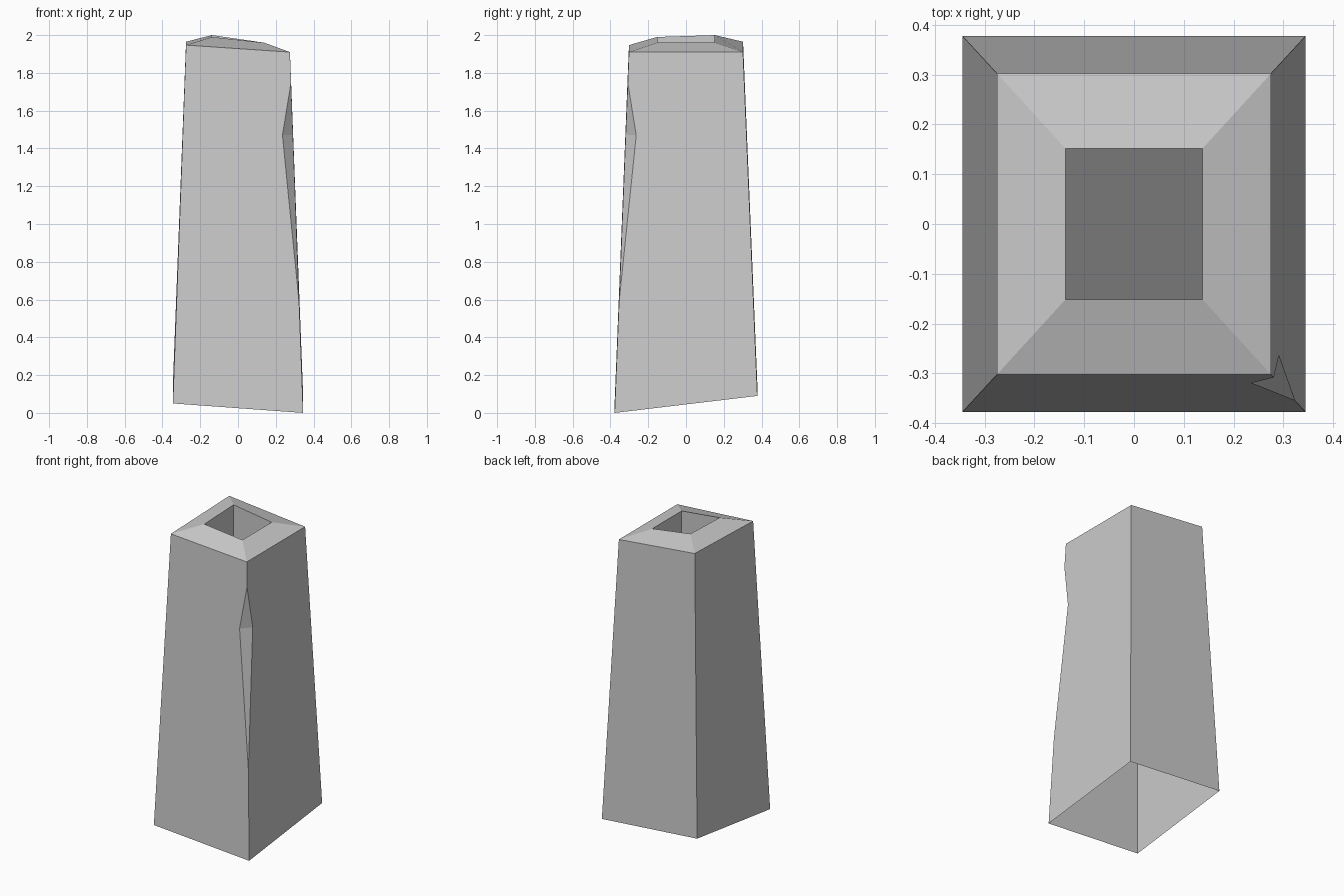
import bpy
import bmesh
from mathutils import Vector

default_cube = bpy.data.objects.get("Cube")
if default_cube:
    bpy.data.objects.remove(default_cube, do_unlink=True)


def material(name, value):
    mat = bpy.data.materials.new(name)
    mat.use_nodes = True
    colour = (value, value, value, 1)
    mat.diffuse_color = colour
    mat.node_tree.nodes["Principled BSDF"].inputs["Base Color"].default_value = colour
    return mat


def ring(bm, half_x, half_y, heights):
    # Corners in order: front right (+x), back right, back left, front left
    signs = ((1, -1), (1, 1), (-1, 1), (-1, -1))
    return [bm.verts.new((sx * half_x, sy * half_y, z))
            for (sx, sy), z in zip(signs, heights)]


def bridge(bm, low, high):
    for i in range(4):
        j = (i + 1) % 4
        bm.faces.new((low[i], low[j], high[j], high[i]))


bm = bmesh.new()

# Slanted open foot, tapered body, sloping rim and flue
foot = ring(bm, 0.345, 0.378, (0, 0.09, 0.145, 0.05))
top = ring(bm, 0.275, 0.302, (1.91, 1.91, 1.965, 1.947))
lip = ring(bm, 0.138, 0.152, (1.96, 1.96, 2.0, 1.99))
flue = ring(bm, 0.138, 0.152, (1.6,) * 4)

# Chipped corner: two points on the edge, one on each neighbouring wall
corner_low, corner_high = foot[0].co, top[0].co


def on_edge(z, shift=(0, 0, 0)):
    t = (z - corner_low.z) / (corner_high.z - corner_low.z)
    return bm.verts.new(corner_low.lerp(corner_high, t) + Vector(shift))


chip_top, chip_bottom = on_edge(1.75), on_edge(0.58)
chip_front = on_edge(1.47, (-0.056, 0, 0))
chip_side = on_edge(1.47, (0, 0.056, 0))

# Plain walls
for i in (1, 2):
    bm.faces.new((foot[i], foot[i + 1], top[i + 1], top[i]))

# Walls that meet at the chip
bm.faces.new((foot[3], foot[0], chip_bottom, chip_front, chip_top, top[0], top[3]))
bm.faces.new((foot[0], foot[1], top[1], top[0], chip_top, chip_side, chip_bottom))
bm.faces.new((chip_top, chip_front, chip_side))
bm.faces.new((chip_bottom, chip_side, chip_front))

# Rim, flue walls and dark flue floor
bridge(bm, top, lip)
bridge(bm, lip, flue)
floor = bm.faces.new(flue)
floor.material_index = 1

mesh = bpy.data.meshes.new("chimney")
bm.to_mesh(mesh)
bm.free()
mesh.materials.append(material("grey stone", 0.6))
mesh.materials.append(material("dark flue", 0.19))
chimney = bpy.data.objects.new("chimney", mesh)
bpy.context.scene.collection.objects.link(chimney)
